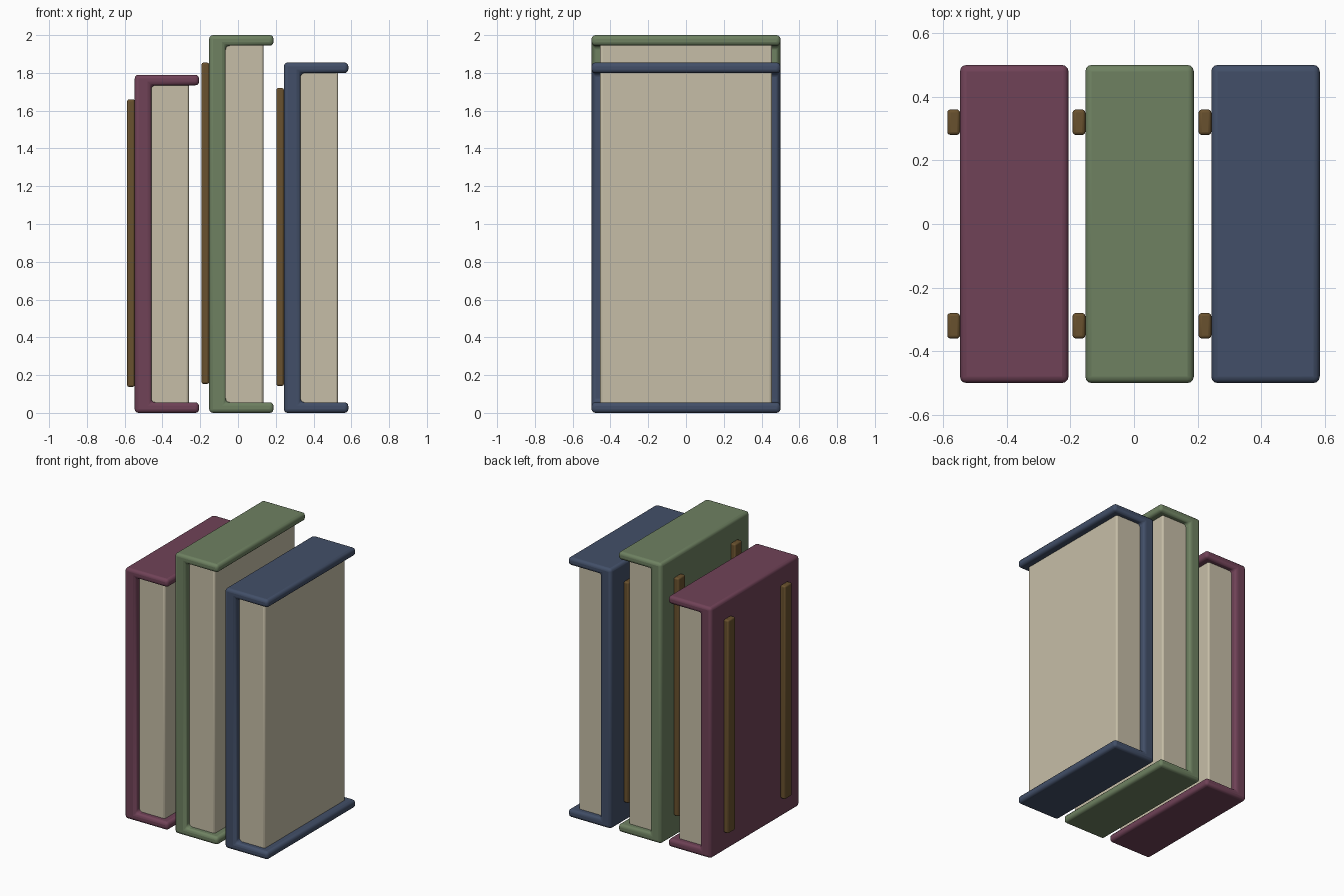
import bpy, bmesh
from mathutils import Vector

if "Cube" in bpy.data.objects:
    bpy.data.objects.remove(bpy.data.objects["Cube"])


def material(name, hex_code):
    rgb = [int(hex_code[i:i + 2], 16) / 255 for i in (0, 2, 4)]
    lin = [c / 12.92 if c <= 0.04045 else ((c + 0.055) / 1.055) ** 2.4 for c in rgb]
    mat = bpy.data.materials.new(name)
    mat.diffuse_color = (*lin, 1)
    mat.use_nodes = True
    mat.node_tree.nodes["Principled BSDF"].inputs["Base Color"].default_value = mat.diffuse_color
    return mat


def extrude_profile(name, profile, y0, y1, mat, bevel):
    """Extrude an x/z outline along y, then round every edge."""
    bm = bmesh.new()
    face = bm.faces.new([bm.verts.new((x, y0, z)) for x, z in profile])
    ext = bmesh.ops.extrude_face_region(bm, geom=[face])
    verts = [v for v in ext["geom"] if isinstance(v, bmesh.types.BMVert)]
    bmesh.ops.translate(bm, verts=verts, vec=Vector((0, y1 - y0, 0)))
    bmesh.ops.recalc_face_normals(bm, faces=bm.faces)
    mesh = bpy.data.meshes.new(name)
    bm.to_mesh(mesh)
    bm.free()
    mesh.materials.append(mat)
    obj = bpy.data.objects.new(name, mesh)
    bpy.context.collection.objects.link(obj)
    mod = obj.modifiers.new("rounded_edges", "BEVEL")
    mod.width = bevel
    mod.segments = 3
    mod.limit_method = "ANGLE"
    bpy.ops.object.select_all(action="DESELECT")
    obj.select_set(True)
    bpy.context.view_layer.objects.active = obj
    bpy.ops.object.shade_smooth_by_angle()
    return obj


def rect(x0, x1, z0, z1):
    return [(x0, z0), (x1, z0), (x1, z1), (x0, z1)]


paper = material("paper", "C6BEA7")
leather = material("brown_leather", "69512E")
books = [
    ("purple", material("purple_cover", "704257"), -0.547, 1.79),
    ("green", material("green_cover", "6E8161"), -0.153, 2.0),
    ("blue", material("blue_cover", "424F68"), 0.243, 1.855),
]
WIDTH, SPINE, COVER = 0.341, 0.088, 0.056

for color, cover_mat, x, h in books:
    # C-shaped cover: thick side wall with top and bottom boards
    x1, xi = x + WIDTH, x + SPINE
    outline = [(x, 0), (x1, 0), (x1, COVER), (xi, COVER),
               (xi, h - COVER), (x1, h - COVER), (x1, h), (x, h)]
    extrude_profile(color + "_cover", outline, -0.5, 0.5, cover_mat, 0.02)

    # Page block held between the boards
    extrude_profile(color + "_pages", rect(xi - 0.03, x + 0.287, COVER - 0.015, h - COVER + 0.015),
                    -0.455, 0.455, paper, 0.012)

    # Two upright bands on the outer side
    for side, y in (("front", -0.32), ("back", 0.32)):
        extrude_profile(f"{color}_{side}_band", rect(x - 0.04, x, 0.077 * h, 0.927 * h),
                        y - 0.04, y + 0.04, leather, 0.01)
